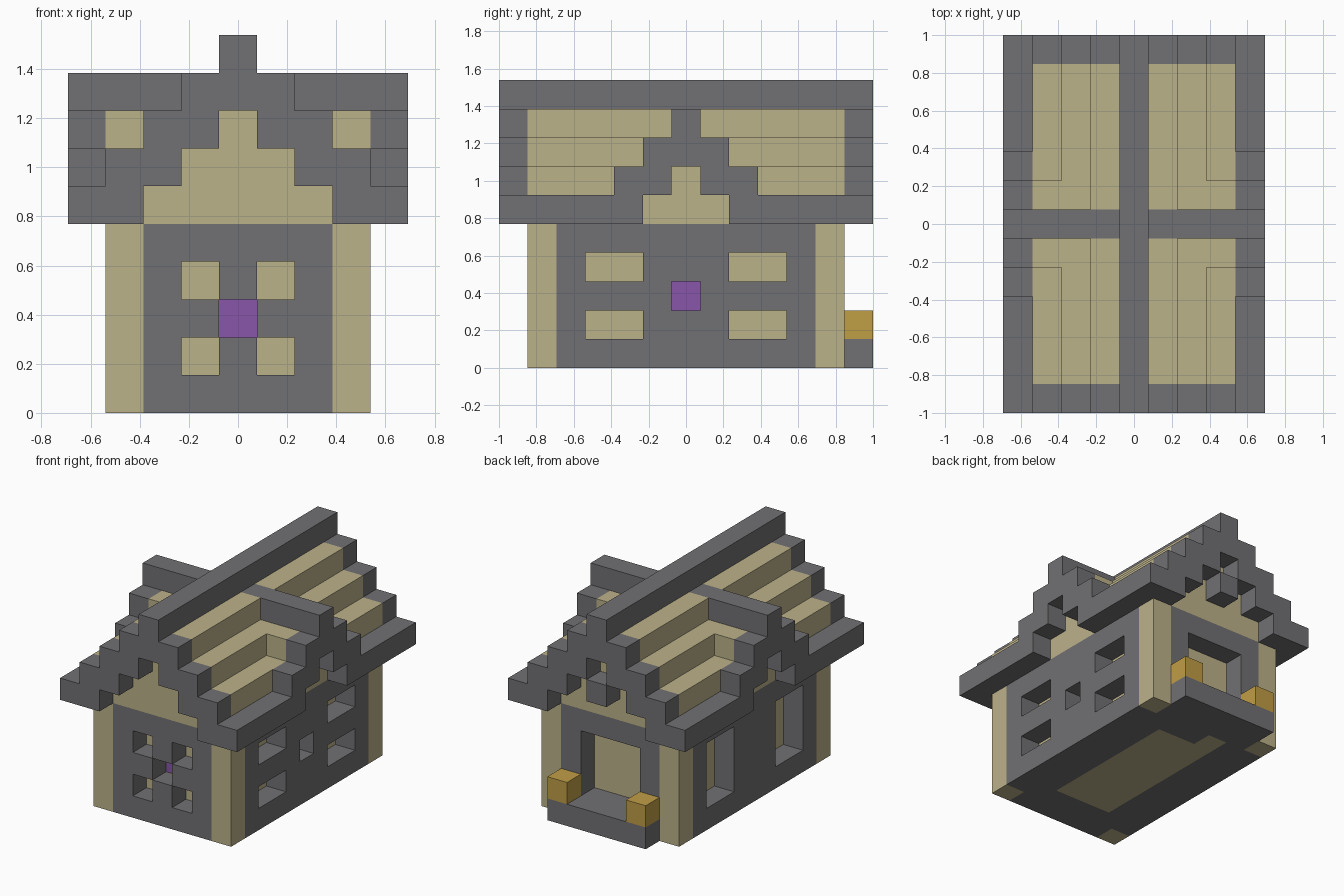
import bpy
import bmesh
from mathutils import Vector

cube = bpy.data.objects.get("Cube")
if cube:
    bpy.data.objects.remove(cube, do_unlink=True)

U = 2 / 13          # edge length of one block
cells = {}          # (x, y, z) -> part name


def span(a, b=None):
    return range(a, (a if b is None else b) + 1)


def fill(part, xs, ys, zs):
    """Place blocks of a part, replacing whatever was there."""
    for x in xs:
        for y in ys:
            for z in zs:
                cells[x, y, z] = part


def carve(xs, ys, zs):
    for x in xs:
        for y in ys:
            for z in zs:
                cells.pop((x, y, z), None)


def material(name, r, g, b):
    mat = bpy.data.materials.new(name)
    mat.use_nodes = True
    mat.diffuse_color = (r, g, b, 1)
    bsdf = mat.node_tree.nodes["Principled BSDF"]
    bsdf.inputs["Base Color"].default_value = (r, g, b, 1)
    bsdf.inputs["Roughness"].default_value = 0.9
    return mat


grey = material("slate grey", 0.165, 0.162, 0.171)
beige = material("straw beige", 0.50, 0.445, 0.254)
purple = material("purple", 0.246, 0.093, 0.392)
gold = material("gold", 0.527, 0.342, 0.062)

part_materials = {
    "walls": grey, "interior": beige, "floor_panel": beige,
    "corner_posts": beige, "purple_panes": purple,
    "porch": grey, "porch_lamps": gold,
    "roof_slopes": beige, "gable_trim": grey, "eaves": grey,
    "side_gable_trim": grey, "side_ridge": grey, "main_ridge": grey,
    "gable_block": grey,
}

# Body: grey shell around a beige interior, with a panel in the floor
fill("walls", span(-3, 3), span(-5, 5), span(0, 4))
fill("interior", span(-2, 2), span(-4, 4), span(1, 4))
fill("floor_panel", span(-1, 1), span(-3, 3), span(0))
fill("floor_panel", span(-1), span(4), span(0))
for sx in (-3, 3):
    for sy in (-5, 5):
        fill("corner_posts", span(sx), span(sy), span(0, 4))

# Front windows and the left side windows
for z in (1, 3):
    carve((-1, 1), span(-5), span(z))
    carve(span(3), (-3, -2, 2, 3), span(z))

# Small central windows with purple panes behind
carve(span(0), span(-5), span(2))
carve(span(3), span(0), span(2))
fill("purple_panes", span(0), span(-4), span(2))
fill("purple_panes", span(2), span(0), span(2))

# Tall windows on the right side and the back doorway
carve(span(-3), (-3, -2, 2, 3), span(1, 3))
carve(span(-1, 1), span(5), span(1, 3))

# Back porch with two lamps
fill("porch", span(-2, 2), span(6), span(0))
fill("porch_lamps", (-2, 2), span(6), span(1))

# Stepped main roof, with a stepped cross roof through the middle
for z, half in ((5, 3), (6, 3), (7, 2), (8, 1)):
    fill("roof_slopes", span(-half, half), span(-5, 5), span(z))
fill("roof_slopes", span(-3, 3), span(-1, 1), span(7))
fill("side_ridge", span(-4, 4), span(0), span(8))

# Eaves and gable trim
for s in (-1, 1):
    for t in (-1, 1):
        fill("eaves", span(4 * s), [t * y for y in span(2, 6)], span(5))
        for step in range(4):
            xs = [s * (3 - step), s * (4 - step)]
            fill("gable_trim", xs, span(6 * t), span(5 + step))
        fill("side_gable_trim", span(4 * s), (t, 2 * t), span(6))
    fill("side_gable_trim", span(4 * s), span(-1, 1), span(7))

# Ridge beam and the block in the back gable
fill("main_ridge", span(0), span(-6, 6), span(9))
fill("gable_block", span(0), span(6), span(6))


def build(part, mat):
    """Join the blocks of a part, keeping only their exposed sides."""
    bm = bmesh.new()
    for cell, owner in cells.items():
        if owner != part:
            continue
        centre = Vector((cell[0], cell[1], cell[2] + 0.5)) * U
        for axis in range(3):
            for sign in (-1, 1):
                n = Vector((0, 0, 0))
                n[axis] = sign
                if tuple(c + int(d) for c, d in zip(cell, n)) in cells:
                    continue
                a = Vector((0, 0, 0))
                a[(axis + 1) % 3] = 1
                b = n.cross(a)
                corners = (a + b, b - a, -a - b, a - b)
                bm.faces.new([bm.verts.new(centre + (n + c) * U / 2)
                              for c in corners])
    bmesh.ops.remove_doubles(bm, verts=bm.verts, dist=U / 100)
    mesh = bpy.data.meshes.new(part)
    bm.to_mesh(mesh)
    bm.free()
    mesh.materials.append(mat)
    bpy.context.collection.objects.link(bpy.data.objects.new(part, mesh))


for part, mat in part_materials.items():
    build(part, mat)
